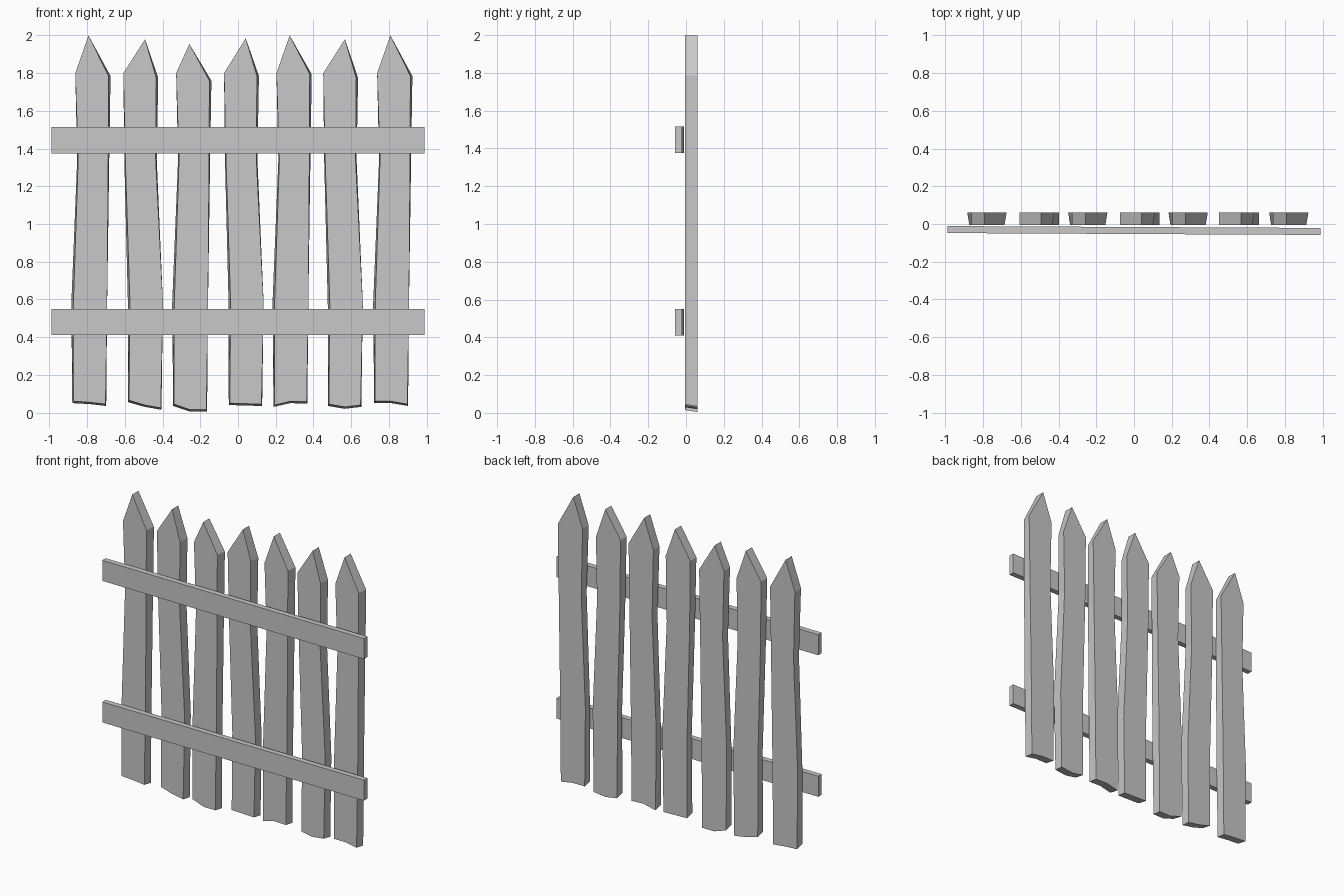
import bpy
import bmesh

cube = bpy.data.objects.get("Cube")
if cube:
    bpy.data.objects.remove(cube, do_unlink=True)

# One plain grey for the whole fence
grey = bpy.data.materials.new("weathered grey")
grey.use_nodes = True
colour = (0.58, 0.58, 0.58, 1)
grey.diffuse_color = colour
grey.node_tree.nodes["Principled BSDF"].inputs["Base Color"].default_value = colour


def make_slab(name, front, back):
    """Join a front and a back outline, both lists of (x, y, z), into a solid."""
    bm = bmesh.new()
    front_verts = [bm.verts.new(p) for p in front]
    back_verts = [bm.verts.new(p) for p in back]
    bm.faces.new(front_verts)
    bm.faces.new(list(reversed(back_verts)))
    count = len(front)
    for i in range(count):
        j = (i + 1) % count
        bm.faces.new((front_verts[j], front_verts[i], back_verts[i], back_verts[j]))
    bmesh.ops.recalc_face_normals(bm, faces=bm.faces)
    mesh = bpy.data.meshes.new(name)
    bm.to_mesh(mesh)
    bm.free()
    mesh.materials.append(grey)
    obj = bpy.data.objects.new(name, mesh)
    bpy.context.collection.objects.link(obj)
    return obj


# Two bent picket shapes: x offsets from the left shoulder,
# each side listed as bottom, lower bend, upper bend, shoulder
bent_left = {"left": (-0.016, -0.021, 0.01, 0), "tip": 0.07,
             "right": (0.164, 0.169, 0.18, 0.187)}
bent_right = {"left": (0.025, 0.024, 0.005, 0), "tip": 0.115,
              "right": (0.202, 0.21, 0.177, 0.185)}

lower_bend, upper_bend, left_shoulder = 0.58, 1.34, 1.8
picket_front, picket_back = -0.006, 0.06
bevel = 0.011


def picket_outline(shape, x, tip, shoulder, bottom, y, inset):
    """Outline of one picket; inset narrows the lower left and upper right."""
    left, right = shape["left"], shape["right"]
    left_heights = (bottom[0], lower_bend, upper_bend, left_shoulder)
    right_heights = (bottom[2], lower_bend, upper_bend, shoulder)
    left_inset = (inset / 2, inset, inset / 2, 0)
    right_inset = (inset / 3, 0, inset / 2, inset)
    points = [(x + (left[0] + right[0]) / 2, y, bottom[1])]
    for i in range(4):
        points.append((x + right[i] - right_inset[i], y, right_heights[i]))
    points.append((x + shape["tip"], y, tip))
    for i in reversed(range(4)):
        points.append((x + left[i] + left_inset[i], y, left_heights[i]))
    return points


# Left shoulder x, tip height, right shoulder height, cut foot heights
pickets = [
    (-0.863, 2.0, 1.785, (0.06, 0.055, 0.045)),
    (-0.608, 1.98, 1.775, (0.065, 0.04, 0.025)),
    (-0.328, 1.955, 1.76, (0.045, 0.015, 0.015)),
    (-0.074, 1.985, 1.785, (0.05, 0.047, 0.045)),
    (0.204, 2.0, 1.795, (0.04, 0.06, 0.057)),
    (0.452, 1.98, 1.775, (0.045, 0.03, 0.04)),
    (0.738, 2.0, 1.785, (0.06, 0.06, 0.045)),
]
for number, (x, tip, shoulder, foot) in enumerate(pickets):
    shape = bent_right if number % 2 else bent_left
    rear_foot = [max(0, z - 0.01) for z in foot]
    make_slab(f"picket_{number + 1}",
              picket_outline(shape, x, tip, shoulder, foot, picket_front, bevel),
              picket_outline(shape, x, tip, shoulder, rear_foot, picket_back, 0))

# Two cross rails nailed on the front, very slightly skewed
half_length, rail_depth = 0.99, 0.037
for name, low, high in (("lower_rail", 0.41, 0.55), ("upper_rail", 1.375, 1.515)):
    front = [(-half_length, -0.048, low), (half_length, -0.058, low),
             (half_length, -0.058, high), (-half_length, -0.048, high)]
    back = [(x, y + rail_depth, z) for x, y, z in front]
    make_slab(name, front, back)
